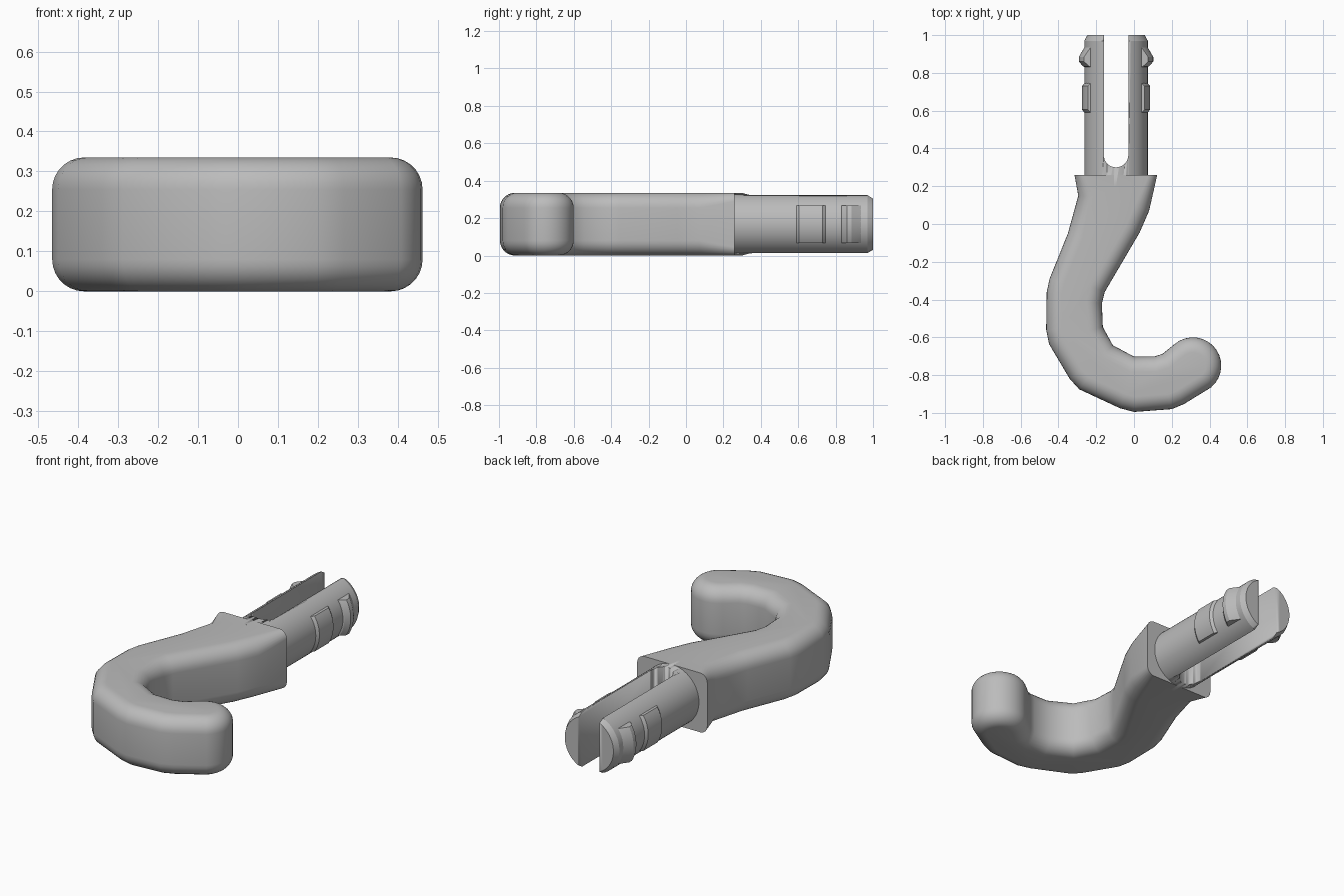
import bpy, bmesh, math
from mathutils import Vector

cube = bpy.data.objects.get("Cube")
if cube:
    bpy.data.objects.remove(cube, do_unlink=True)

HEIGHT = 0.335
AXIS = Vector((-0.095, 0, HEIGHT / 2))

grey = bpy.data.materials.new("plain grey")
grey.use_nodes = True
grey.diffuse_color = (0.5, 0.5, 0.5, 1)
grey.node_tree.nodes["Principled BSDF"].inputs["Base Color"].default_value = (0.5, 0.5, 0.5, 1)


def finish(name, bm, angle=40):
    bmesh.ops.recalc_face_normals(bm, faces=bm.faces)
    mesh = bpy.data.meshes.new(name)
    bm.to_mesh(mesh)
    bm.free()
    mesh.materials.append(grey)
    obj = bpy.data.objects.new(name, mesh)
    bpy.context.collection.objects.link(obj)
    select(obj)
    bpy.ops.object.shade_smooth_by_angle(angle=math.radians(angle))
    return obj


def select(obj):
    bpy.ops.object.select_all(action='DESELECT')
    obj.select_set(True)
    bpy.context.view_layer.objects.active = obj


def skin(bm, rings):
    """Join equal rings of points into a closed solid."""
    rows = [[bm.verts.new(p) for p in ring] for ring in rings]
    n = len(rows[0])
    for a, b in zip(rows, rows[1:]):
        for i in range(n):
            j = (i + 1) % n
            bm.faces.new((a[i], a[j], b[j], b[i]))
    bm.faces.new(rows[0])
    bm.faces.new(rows[-1])


def lathe(profile, segments=64):
    """Revolve (y, radius) pairs around the shaft axis."""
    bm = bmesh.new()
    turns = [math.tau * i / segments for i in range(segments)]
    skin(bm, [[AXIS + Vector((r * math.cos(t), y, r * math.sin(t))) for t in turns]
              for y, r in profile])
    return bm


def clip(bm, point, normal):
    """Cut away everything on the normal's side and cap the opening."""
    geom = bm.verts[:] + bm.edges[:] + bm.faces[:]
    bmesh.ops.bisect_plane(bm, geom=geom, plane_co=point, plane_no=normal, clear_outer=True)
    bmesh.ops.holes_fill(bm, edges=[e for e in bm.edges if e.is_boundary])


# Hook: flat outline with a round tip and rounded upper and lower rims
outer = [(-0.315, 0.26), (-0.295, 0.15), (-0.35, -0.05), (-0.447, -0.29), (-0.462, -0.36),
         (-0.465, -0.56), (-0.45, -0.635), (-0.34, -0.82), (-0.29, -0.875), (-0.075, -0.975),
         (0, -0.995), (0.2, -0.98), (0.265, -0.953)]
tip = [(0.312 + 0.15 * math.cos(a), -0.75 + 0.15 * math.sin(a))
       for a in (math.radians(-50 + 12 * i) for i in range(16))]
inner = [(0.15, -0.688), (0.105, -0.702), (0, -0.702), (-0.112, -0.642), (-0.165, -0.545),
         (-0.17, -0.42), (-0.155, -0.36), (0.03, -0.045), (0.08, 0.07), (0.123, 0.26)]
outline = [Vector(p) for p in outer + tip + inner]
count = len(outline)


def inward(i):
    if i in (0, count - 1):
        return Vector((1 if i == 0 else -1, 0))
    p = outline[i]
    a = (p - outline[i - 1]).normalized()
    b = (outline[(i + 1) % count] - p).normalized()
    na, nb = Vector((-a.y, a.x)), Vector((-b.y, b.x))
    return (na + nb) / (1 + na.dot(nb))


normals = [inward(i) for i in range(count)]
radii = [0.045 if i in (0, count - 1) else 0.08 for i in range(count)]
steps = [math.radians(90 * k / 7) for k in range(8)]
rings = []
for lower in (True, False):
    for t in (steps if lower else reversed(steps)):
        ring = []
        for p, n, r in zip(outline, normals, radii):
            q = p + n * r * (1 - math.sin(t))
            z = r * (1 - math.cos(t))
            ring.append((q.x, q.y, z if lower else HEIGHT - z))
        rings.append(ring)
bm = bmesh.new()
skin(bm, rings)
finish("hook_body", bm)

# Shaft: round bar with a chamfered end, split by a round-ended slot
bm = lathe([(0.2, 0.168), (0.97, 0.168), (1.0, 0.152)])
shaft = finish("split_shaft", bm, 25)
bm = bmesh.new()
slot = [(-0.065, 1.2)]
slot += [(0.065 * math.cos(a), 0.365 + 0.065 * math.sin(a))
         for a in (math.pi + math.pi * i / 16 for i in range(17))]
slot += [(0.065, 1.2)]
skin(bm, [[(AXIS.x + x, y, z) for x, y in slot] for z in (-0.2, 0.6)])
cutter = finish("slot_cutter", bm)
cutter.hide_render = True
cut = shaft.modifiers.new("slot", 'BOOLEAN')
cut.operation = 'DIFFERENCE'
cut.solver = 'EXACT'
cut.object = cutter
select(shaft)
bpy.ops.object.modifier_apply(modifier="slot")
bpy.data.objects.remove(cutter, do_unlink=True)

# Snap barbs and low ribs on the outer side of each prong
barb = [(0.825, 0.15), (0.835, 0.175), (0.86, 0.197), (0.885, 0.197), (0.965, 0.15)]
rib = [(0.58, 0.16), (0.605, 0.18), (0.73, 0.18), (0.755, 0.16)]
for side, label in ((1, "left"), (-1, "right")):
    for name, profile in (("snap_barb", barb), ("low_rib", rib)):
        bm = lathe(profile, 96)
        clip(bm, AXIS + Vector((0, 0, 0.1)), (0, 0, 1))
        clip(bm, AXIS - Vector((0, 0, 0.1)), (0, 0, -1))
        clip(bm, AXIS + Vector((side * 0.09, 0, 0)), (-side, 0, 0))
        finish(f"{label}_{name}", bm, 25)
